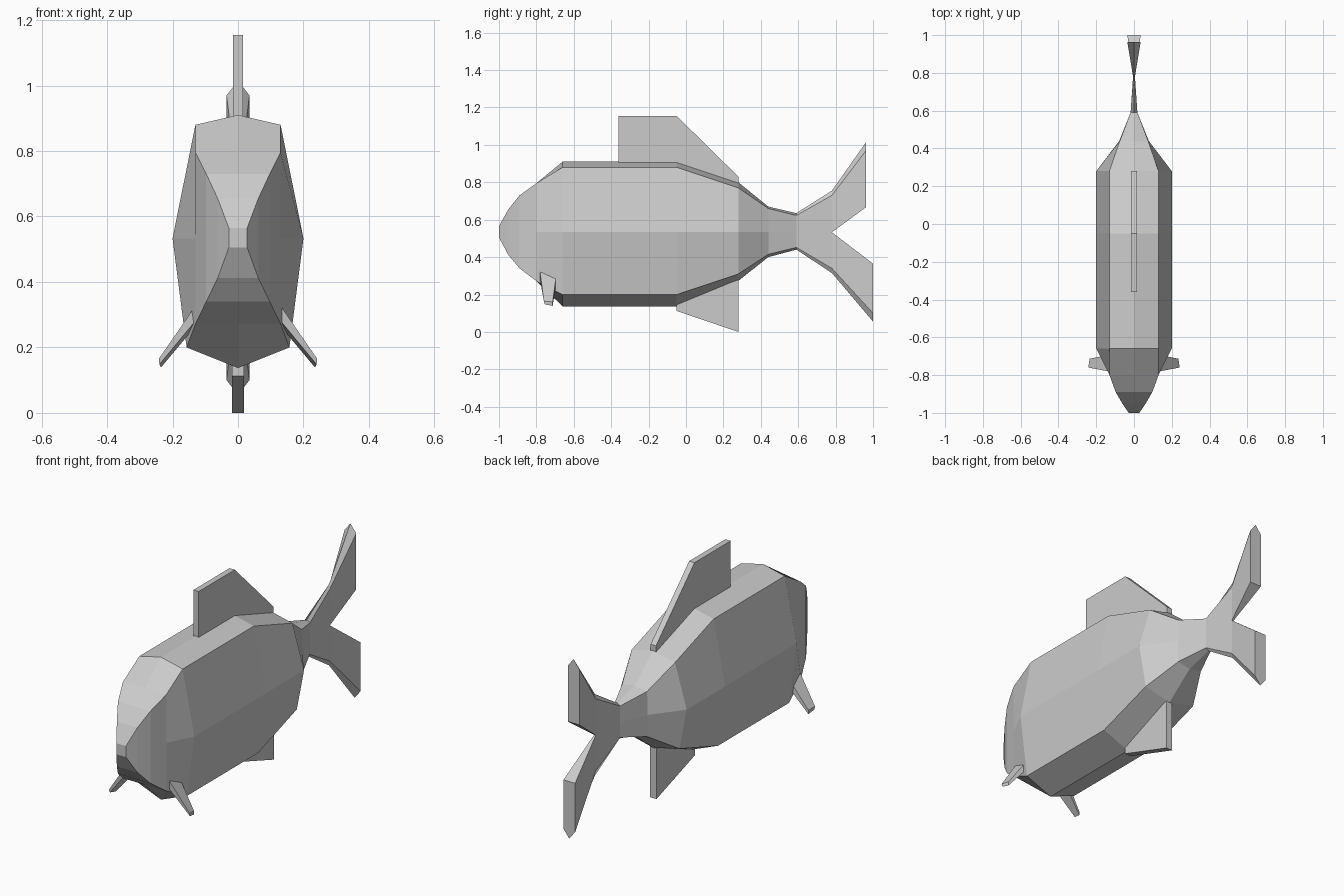
import bpy, bmesh


def loft(name, rings):
    """Skin a list of equal-length rings and cap both ends."""
    bm = bmesh.new()
    vs = [[bm.verts.new(p) for p in ring] for ring in rings]
    n = len(rings[0])
    for a, b in zip(vs, vs[1:]):
        for i in range(n):
            j = (i + 1) % n
            bm.faces.new((a[i], a[j], b[j], b[i]))
    bm.faces.new(vs[0])
    bm.faces.new(vs[-1])
    bmesh.ops.recalc_face_normals(bm, faces=bm.faces)
    me = bpy.data.meshes.new(name)
    bm.to_mesh(me)
    bm.free()
    ob = bpy.data.objects.new(name, me)
    bpy.context.collection.objects.link(ob)
    return ob


def plate(name, profile, half):
    """Flat fin: a y-z profile with thickness along x."""
    return loft(name, [[(x, y, z) for y, z in profile] for x in (-half, half)])


MID = 0.533


# Body: y, top ridge z, top edge z, bottom edge z, keel z, half widths top/mid/bottom
sections = [
    (-1.00, 0.565, 0.565, 0.505, 0.505, 0.028, 0.028, 0.028),
    (-0.95, 0.655, 0.655, 0.412, 0.412, 0.062, 0.062, 0.062),
    (-0.89, 0.73, 0.73, 0.34, 0.34, 0.097, 0.097, 0.097),
    (-0.80, 0.795, 0.795, 0.272, 0.272, 0.13, 0.13, 0.13),
    (-0.66, 0.91, 0.88, 0.20, 0.137, 0.13, 0.20, 0.157),
    (-0.05, 0.91, 0.88, 0.20, 0.137, 0.13, 0.20, 0.157),
    (0.28, 0.80, 0.77, 0.31, 0.273, 0.13, 0.20, 0.157),
    (0.44, 0.67, 0.66, 0.415, 0.40, 0.075, 0.078, 0.075),
    (0.59, 0.635, 0.623, 0.452, 0.44, 0.018, 0.018, 0.018),
]
loft("body", [
    [(0, y, t), (wt, y, te), (wm, y, MID), (wb, y, be),
     (0, y, b), (-wb, y, be), (-wm, y, MID), (-wt, y, te)]
    for y, t, te, be, b, wt, wm, wb in sections])

# Forked tail: y, outer ridge z, outer edge z, inner z, half width
lobes = {
    "tail_lobe_upper": [(0.59, 0.635, 0.623, MID, 0.018),
                        (0.78, 0.755, 0.73, MID, 0.005),
                        (0.963, 1.015, 0.97, 0.667, 0.035)],
    "tail_lobe_lower": [(0.59, 0.44, 0.452, MID, 0.018),
                        (0.78, 0.315, 0.34, MID, 0.005),
                        (1.00, 0.055, 0.10, 0.365, 0.035)],
}
for name, secs in lobes.items():
    loft(name, [[(0, y, o), (w, y, e), (w, y, i), (-w, y, i), (-w, y, e)]
                for y, o, e, i, w in secs])

# Dorsal and anal fins
plate("dorsal_fin", [(-0.36, 0.88), (-0.36, 1.155), (-0.05, 1.155),
                     (0.28, 0.83), (0.28, 0.74), (-0.05, 0.85)], 0.016)
plate("anal_fin", [(-0.05, 0.19), (-0.05, 0.112), (0.28, 0.0),
                   (0.28, 0.33)], 0.019)

# Pectoral fins: tapered, splayed out and down
for side, s in (("left", 1), ("right", -1)):
    root = [(0.135, -0.78, 0.32), (0.142, -0.695, 0.295),
            (0.142, -0.695, 0.25), (0.135, -0.78, 0.275)]
    tip = [(0.242, -0.76, 0.165), (0.235, -0.713, 0.16),
           (0.235, -0.713, 0.139), (0.24, -0.755, 0.148)]
    loft("pectoral_fin_" + side,
         [[(s * x, y, z) for x, y, z in ring] for ring in (root, tip)])
